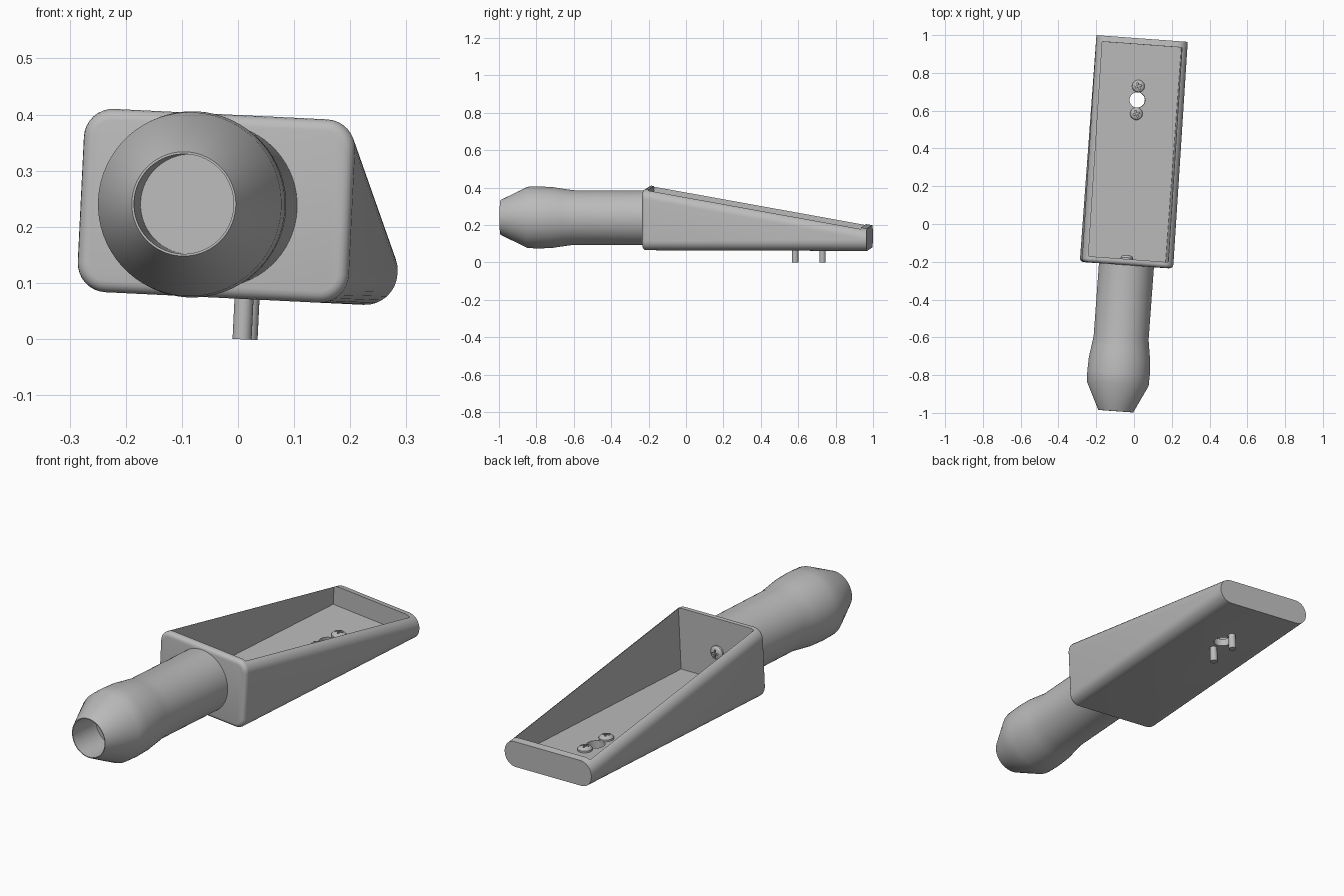
import bpy, bmesh, math
from mathutils import Matrix, Vector

cube = bpy.data.objects.get("Cube")
if cube:
    bpy.data.objects.remove(cube, do_unlink=True)

gray = bpy.data.materials.new("plain gray")
gray.use_nodes = True
COLOR = (0.5, 0.5, 0.5, 1)
gray.diffuse_color = COLOR
gray.node_tree.nodes["Principled BSDF"].inputs["Base Color"].default_value = COLOR

HALF_W = 0.2425   # half width of the tray
LENGTH = 1.203    # tray length along y
BOTTOM = -0.164
FLOOR = -0.13
parts = []


def finish(name, bm):
    bmesh.ops.recalc_face_normals(bm, faces=bm.faces[:])
    mesh = bpy.data.meshes.new(name)
    bm.to_mesh(mesh)
    bm.free()
    mesh.materials.append(gray)
    obj = bpy.data.objects.new(name, mesh)
    bpy.context.collection.objects.link(obj)
    return obj


def loft(name, rings):
    """Skin closed rings of equal length and cap both ends."""
    bm = bmesh.new()
    loops = [[bm.verts.new(p) for p in ring] for ring in rings]
    n = len(loops[0])
    for a, b in zip(loops, loops[1:]):
        for i in range(n):
            j = (i + 1) % n
            bm.faces.new((a[i], a[j], b[j], b[i]))
    bm.faces.new(loops[0])
    bm.faces.new(loops[-1])
    return finish(name, bm)


def lathe(name, profile, segments=48):
    """Spin (radius, height) points about z; end points lie on the axis."""
    bm = bmesh.new()
    verts = [bm.verts.new((r, 0, h)) for r, h in profile]
    edges = [bm.edges.new(pair) for pair in zip(verts, verts[1:])]
    bmesh.ops.spin(bm, geom=verts + edges, cent=(0, 0, 0), axis=(0, 0, 1),
                   angle=math.tau, steps=segments, use_duplicate=False)
    bmesh.ops.remove_doubles(bm, verts=bm.verts[:], dist=0.0001)
    return finish(name, bm)


def box(name, low, high):
    low, high = Vector(low), Vector(high)
    bm = bmesh.new()
    bmesh.ops.create_cube(bm, size=1)
    bmesh.ops.scale(bm, vec=high - low, verts=bm.verts[:])
    bmesh.ops.translate(bm, vec=(low + high) / 2, verts=bm.verts[:])
    return finish(name, bm)


def cut(obj, cutter):
    mod = obj.modifiers.new("cut", "BOOLEAN")
    mod.operation = "DIFFERENCE"
    mod.solver = "EXACT"
    mod.object = cutter
    cutter.hide_render = True
    bpy.context.view_layer.objects.active = obj
    bpy.ops.object.modifier_apply(modifier=mod.name)
    bpy.data.objects.remove(cutter, do_unlink=True)


def section(y, half_w, bottom, top, radius, steps=8):
    """Rounded rectangle across the tray at the given y."""
    points = []
    corners = ((1, top), (-1, top), (-1, bottom), (1, bottom))
    for k, (side, z) in enumerate(corners):
        cx = side * (half_w - radius)
        cz = z - radius if z == top else z + radius
        for s in range(steps + 1):
            a = math.pi / 2 * (k + s / steps)
            points.append((cx + radius * math.cos(a), y, cz + radius * math.sin(a)))
    return points


# Tapered tray with a softened front edge
rings = []
EDGE = 0.02
for s in range(5):
    a = math.pi / 2 * s / 4
    inset = EDGE * (1 - math.sin(a))
    rings.append(section(EDGE * (1 - math.cos(a)), HALF_W - inset,
                         BOTTOM + inset, 0.163 - inset, 0.052 - inset))
rings.append(section(LENGTH, HALF_W, BOTTOM, -0.044, 0.058))
tray = loft("tray", rings)
parts.append(tray)

# Open cavity and the round hole in the floor
cut(tray, box("cavity_cutter", (-0.212, 0.032, FLOOR), (0.212, LENGTH - 0.032, 0.4)))
HOLE_Y = 0.877
hole = lathe("hole_cutter", [(0, -0.3), (0.041, -0.3), (0.041, 0), (0, 0)])
hole.data.transform(Matrix.Translation((0, HOLE_Y, 0)))
cut(tray, hole)

# Swollen tube handle with a blind bore in its tip
handle = lathe("handle", [
    (0, 0.615), (0.089, 0.615), (0.089, 0.775), (0.093, 0.775),
    (0.164, 0.63), (0.166, 0.57), (0.163, 0.5), (0.154, 0.44),
    (0.146, 0.385), (0.146, -0.01), (0, -0.01)], 64)
handle.data.transform(Matrix.Rotation(math.pi / 2, 4, "X"))
parts.append(handle)


# Cross-head screws
def screw(name, shank, place):
    obj = lathe(name, [(0, -shank), (0.017, -shank), (0.017, 0), (0.033, 0),
                       (0.033, 0.008), (0.027, 0.016), (0.015, 0.021),
                       (0, 0.022)], 24)
    for w, d in ((0.018, 0.004), (0.004, 0.018)):
        cut(obj, box("slot_cutter", (-w, -d, 0.01), (w, d, 0.05)))
    obj.data.transform(place)
    parts.append(obj)


for name, side in (("front_floor_screw", -1), ("back_floor_screw", 1)):
    spot = Matrix.Translation((0, HOLE_Y + side * 0.073, FLOOR))
    screw(name, 0.106, spot @ Matrix.Rotation(0.4, 4, "Z"))
screw("handle_screw", 0.06,
      Matrix.Translation((0, 0.032, 0)) @ Matrix.Rotation(-math.pi / 2, 4, "X"))

# Tilt the whole assembly into its resting pose
pose = (Matrix.Translation((-0.04, -0.218, 0.238))
        @ Matrix.Rotation(math.radians(-4.2), 4, "Z")
        @ Matrix.Rotation(math.radians(2.8), 4, "Y")
        @ Matrix.Rotation(math.radians(-0.2), 4, "X"))
bpy.ops.object.select_all(action="DESELECT")
for obj in parts:
    obj.matrix_world = pose
    obj.select_set(True)
bpy.context.view_layer.objects.active = tray
bpy.ops.object.shade_smooth_by_angle(angle=math.radians(30))
